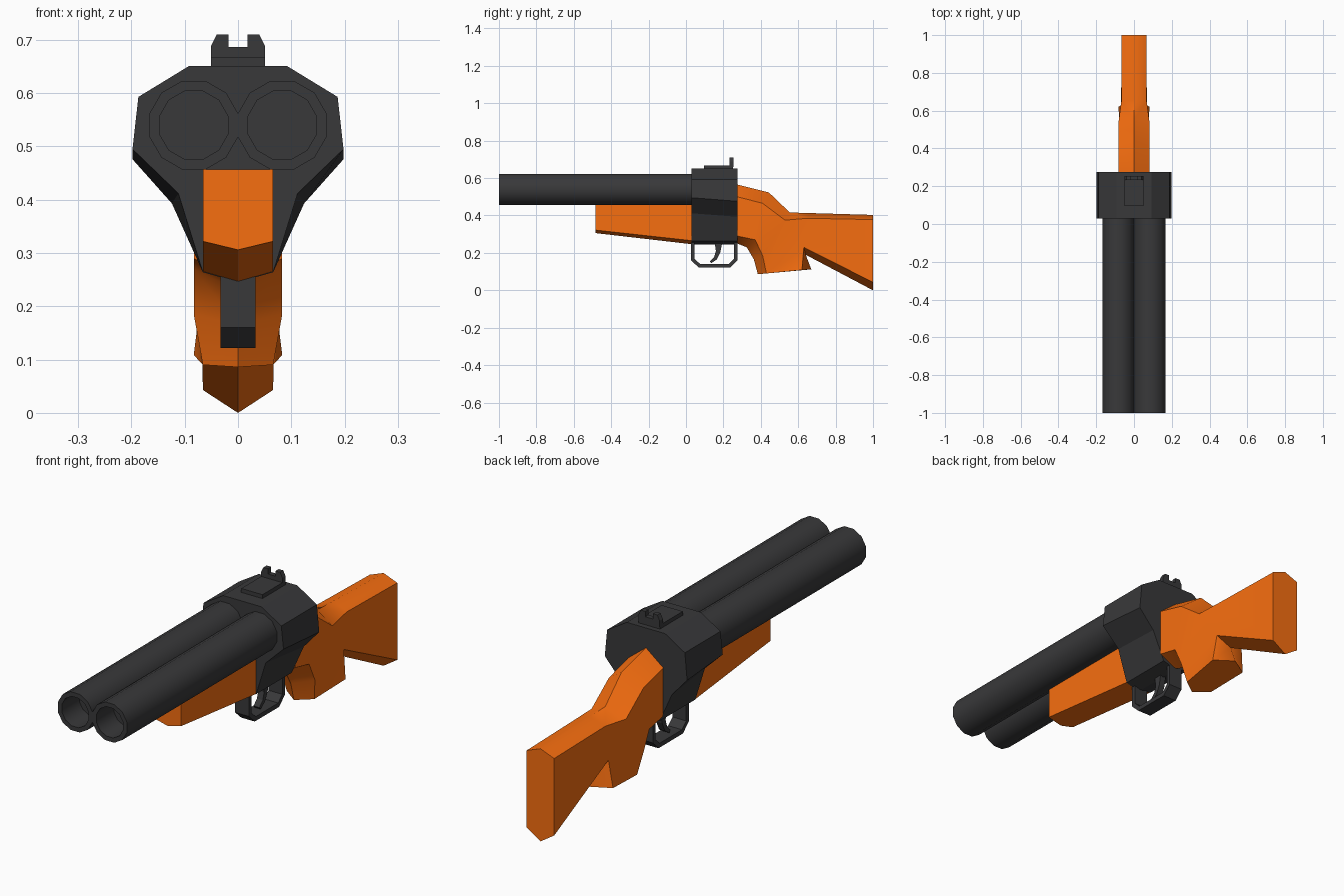
import bpy, bmesh
from math import sin, cos, pi, radians

if "Cube" in bpy.data.objects:
    bpy.data.objects.remove(bpy.data.objects["Cube"])


def material(name, rgb):
    m = bpy.data.materials.new(name)
    m.diffuse_color = (*rgb, 1)
    m.use_nodes = True
    m.node_tree.nodes["Principled BSDF"].inputs["Base Color"].default_value = m.diffuse_color
    return m


METAL = material("dark_metal", (0.04, 0.04, 0.042))
WOOD = material("orange_wood", (0.93, 0.156, 0.005))


def make_object(name, verts, faces, mat, smooth=None):
    mesh = bpy.data.meshes.new(name)
    mesh.from_pydata(verts, [], faces)
    bm = bmesh.new()
    bm.from_mesh(mesh)
    bmesh.ops.remove_doubles(bm, verts=bm.verts, dist=1e-5)
    bmesh.ops.recalc_face_normals(bm, faces=bm.faces)
    bm.to_mesh(mesh)
    bm.free()
    ob = bpy.data.objects.new(name, mesh)
    bpy.context.collection.objects.link(ob)
    mesh.materials.append(mat)
    if smooth:
        bpy.ops.object.select_all(action='DESELECT')
        ob.select_set(True)
        bpy.context.view_layer.objects.active = ob
        bpy.ops.object.shade_smooth_by_angle(angle=radians(smooth))
    return ob


def loft(name, rings, mat, smooth=None):
    """Skin a row of equal-length rings and cap both ends."""
    n = len(rings[0])
    verts = [v for r in rings for v in r]
    faces = [list(range(n)), [len(verts) - n + i for i in range(n)]]
    for k in range(len(rings) - 1):
        for i in range(n):
            j = (i + 1) % n
            faces.append([k * n + i, k * n + j, (k + 1) * n + j, (k + 1) * n + i])
    return make_object(name, verts, faces, mat, smooth)


def along_y(pts, y):
    return [(x, y, z) for x, z in pts]


def side_prism(name, pts, half_width, mat, smooth=None):
    """Extrude a (y, z) side profile across x."""
    return loft(name, [[(s * half_width, y, z) for y, z in pts] for s in (-1, 1)], mat, smooth)


def mirrored(half):
    """Complete a right-half (x, z) outline that runs top to bottom."""
    return half + [(-x, z) for x, z in reversed(half) if x > 0]


# Twin barrels with recessed bores
def circle(cx, flat_radius, y, n=12):
    r = flat_radius / cos(pi / n)
    return [(cx + r * cos((i + .5) * 2 * pi / n), y, 0.54 + r * sin((i + .5) * 2 * pi / n))
            for i in range(n)]


for side, cx in (("left", -0.083), ("right", 0.083)):
    loft("barrel_" + side, [circle(cx, .083, 0.05), circle(cx, .083, -1),
                            circle(cx, .064, -1), circle(cx, .064, -0.88)], METAL, 35)

# Receiver, slightly fuller at the back
top = [(0.092, 0.651), (0.187, 0.593)]
low = [(0.066, 0.264), (0, 0.245)]
loft("receiver", [along_y(mirrored(top + [(0.198, 0.495), (0.112, 0.412)] + low), 0.03),
                  along_y(mirrored(top + [(0.198, 0.476), (0.124, 0.393)] + low), 0.275)], METAL)

# Rear sight: base plate and notched blade
side_prism("sight_base", [(0.095, 0.645), (0.095, 0.668), (0.252, 0.668), (0.252, 0.645)], 0.051, METAL)
blade = mirrored([(0.018, 0.687), (0.018, 0.71), (0.04, 0.71), (0.051, 0.688), (0.051, 0.66)])
loft("sight_blade", [along_y(blade, 0.232), along_y(blade, 0.254)], METAL)

# Tapered wooden fore-end
loft("fore_end", [along_y(mirrored([(0.066, 0.457), (0.066, 0.322), (0, 0.306)]), -0.485),
                  along_y(mirrored([(0.066, 0.457), (0.066, 0.265), (0, 0.246)]), 0.035)], WOOD)

# Trigger guard and trigger
side_prism("trigger_guard", [
    (0.027, 0.262), (0.027, 0.16), (0.068, 0.122), (0.236, 0.122), (0.275, 0.16), (0.275, 0.262),
    (0.257, 0.262), (0.257, 0.168), (0.229, 0.141), (0.075, 0.141), (0.046, 0.168), (0.046, 0.262)],
    0.033, METAL)
side_prism("trigger", [
    (0.152, 0.262), (0.195, 0.262), (0.184, 0.205), (0.165, 0.165), (0.135, 0.145),
    (0.127, 0.155), (0.15, 0.178), (0.16, 0.21)], 0.014, METAL)

# Stock: centre-line outline (y, z), matching side point (y, z) and half width
stock = [
    (0.275, 0.565, 0.275, 0.500, 0.083),
    (0.443, 0.523, 0.410, 0.465, 0.083),
    (0.555, 0.416, 0.530, 0.375, 0.083),
    (0.660, 0.413, 0.650, 0.385, 0.067),
    (1.000, 0.403, 1.000, 0.378, 0.066),
    (1.000, 0.000, 1.000, 0.043, 0.066),
    (0.640, 0.190, 0.630, 0.230, 0.068),
    (0.670, 0.112, 0.620, 0.1087, 0.083),
    (0.384, 0.086, 0.430, 0.0902, 0.066),
    (0.363, 0.165, 0.410, 0.185, 0.083),
    (0.325, 0.230, 0.370, 0.270, 0.083),
    (0.275, 0.250, 0.275, 0.290, 0.083)]
n = len(stock)
verts = [(0, p[0], p[1]) for p in stock]
faces = []
for s in (1, -1):
    base = len(verts)
    verts += [(s * p[4], p[2], p[3]) for p in stock]
    faces += [[i, (i + 1) % n, base + (i + 1) % n, base + i] for i in range(n)]
    faces += [[base + i for i in f] for f in (
        (0, 1, 10, 11), (1, 2, 9, 10), (2, 6, 8, 9), (6, 7, 8), (2, 3, 6), (3, 4, 5, 6))]
make_object("stock", verts, faces, WOOD, 48)
